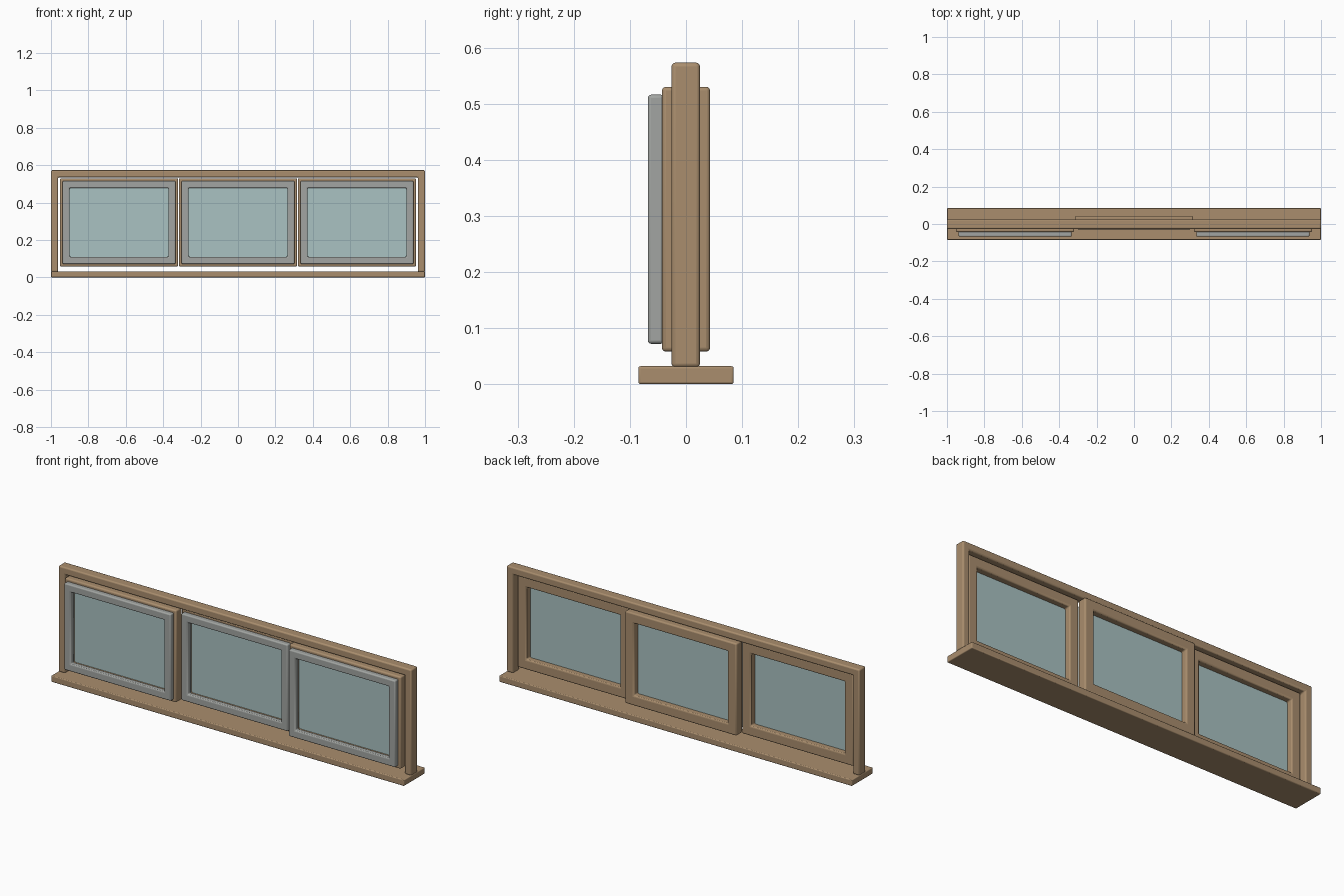
import bpy, bmesh

if "Cube" in bpy.data.objects:
    bpy.data.objects.remove(bpy.data.objects["Cube"])


def material(name, rgb):
    m = bpy.data.materials.new(name)
    m.diffuse_color = (*rgb, 1)
    m.use_nodes = True
    m.node_tree.nodes["Principled BSDF"].inputs["Base Color"].default_value = m.diffuse_color
    return m


WOOD = material("wood", (0.40, 0.27, 0.155))
GREY = material("grey_trim", (0.36, 0.375, 0.36))
GLASS = material("glass", (0.40, 0.54, 0.54))


def finish(name, bm, mat, bevel):
    bmesh.ops.recalc_face_normals(bm, faces=bm.faces)
    me = bpy.data.meshes.new(name)
    bm.to_mesh(me)
    bm.free()
    ob = bpy.data.objects.new(name, me)
    bpy.context.collection.objects.link(ob)
    me.materials.append(mat)
    if bevel:
        mod = ob.modifiers.new("rounded_edges", 'BEVEL')
        mod.width = bevel
        mod.segments = 3
        mod.limit_method = 'ANGLE'
        bpy.context.view_layer.objects.active = ob
        ob.select_set(True)
        bpy.ops.object.shade_smooth_by_angle()
        ob.select_set(False)
    return ob


def border(name, x0, x1, z0, z1, w, y0, y1, mat, bevel, closed=True):
    """Mitred rectangular border; closed=False leaves out the bottom rail."""
    bm = bmesh.new()
    zi = z0 + w if closed else z0
    outer = [(x0, z0), (x0, z1), (x1, z1), (x1, z0)]
    inner = [(x0 + w, zi), (x0 + w, z1 - w), (x1 - w, z1 - w), (x1 - w, zi)]
    secs = [[bm.verts.new((p[0], y, p[1])) for p, y in
             ((o, y0), (o, y1), (i, y1), (i, y0))] for o, i in zip(outer, inner)]
    for k in range(4 if closed else 3):
        a, b = secs[k], secs[(k + 1) % 4]
        for j in range(4):
            n = (j + 1) % 4
            bm.faces.new((a[j], a[n], b[n], b[j]))
    if not closed:
        bm.faces.new(secs[0])
        bm.faces.new(secs[3])
    return finish(name, bm, mat, bevel)


def box(name, x0, x1, y0, y1, z0, z1, mat, bevel=0):
    bm = bmesh.new()
    bmesh.ops.create_cube(bm, size=1)
    for v in bm.verts:
        v.co = ((x0 + x1) / 2 + v.co.x * (x1 - x0),
                (y0 + y1) / 2 + v.co.y * (y1 - y0),
                (z0 + z1) / 2 + v.co.z * (z1 - z0))
    return finish(name, bm, mat, bevel)


# Sill and outer frame (jambs and head)
box("sill", -1, 1, -0.085, 0.085, 0, 0.032, WOOD, 0.004)
border("outer_frame", -1, 1, 0.03, 0.573, 0.038, -0.026, 0.025, WOOD, 0.007, closed=False)

# Three sashes: the middle one runs on the rear track
for label, cx, yf in (("left", -0.636, -0.043), ("middle", 0, -0.005), ("right", 0.636, -0.043)):
    h = 0.316
    # wooden sash
    border(label + "_sash", cx - h, cx + h, 0.058, 0.53, 0.051, yf, yf + 0.048, WOOD, 0.007)
    # grey outside trim
    border(label + "_trim", cx - h + 0.014, cx + h - 0.014, 0.072, 0.516, 0.038,
           yf - 0.025, yf + 0.004, GREY, 0.006)
    # pane
    box(label + "_pane", cx - h + 0.045, cx + h - 0.045, yf + 0.008, yf + 0.016,
        0.103, 0.485, GLASS)
